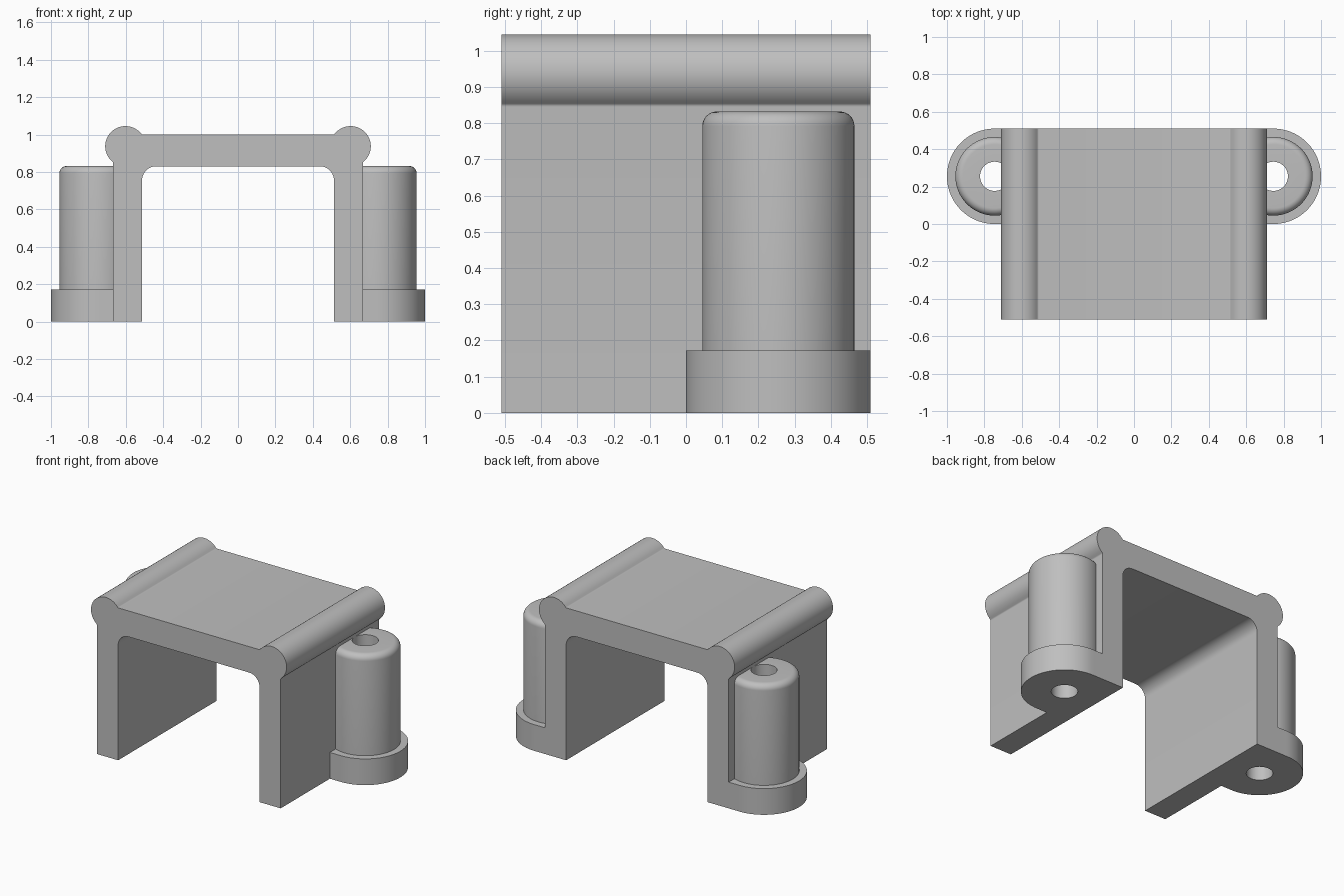
import bpy, bmesh
from math import sin, cos, pi, atan2, sqrt, radians

cube = bpy.data.objects.get("Cube")
if cube:
    bpy.data.objects.remove(cube)

grey = bpy.data.materials.new("plain grey")
grey.use_nodes = True
grey.diffuse_color = (0.52, 0.52, 0.52, 1)
grey.node_tree.nodes["Principled BSDF"].inputs["Base Color"].default_value = grey.diffuse_color


def finish(bm, name):
    bmesh.ops.recalc_face_normals(bm, faces=bm.faces[:])
    mesh = bpy.data.meshes.new(name)
    bm.to_mesh(mesh)
    bm.free()
    mesh.materials.append(grey)
    ob = bpy.data.objects.new(name, mesh)
    bpy.context.collection.objects.link(ob)
    bpy.ops.object.select_all(action='DESELECT')
    ob.select_set(True)
    bpy.context.view_layer.objects.active = ob
    bpy.ops.object.shade_smooth_by_angle(angle=radians(30))
    return ob


def arc(cx, cz, r, a0, a1, n):
    return [(cx + r * cos(a0 + (a1 - a0) * i / n),
             cz + r * sin(a0 + (a1 - a0) * i / n)) for i in range(n + 1)]


# Channel frame: half profile with rounded rail, mirrored and extruded
DEPTH = 0.51
INNER, OUTER, UNDER, TOP = 0.513, 0.667, 0.83, 1.0
RX, RZ, RR = 0.602, 0.937, 0.108
BLEND = 0.012

# centres of the small blends between the rail and the flat faces
low_x = OUTER + BLEND
low_z = RZ - sqrt((RR + BLEND) ** 2 - (low_x - RX) ** 2)
top_z = TOP + BLEND
top_x = RX - sqrt((RR + BLEND) ** 2 - (top_z - RZ) ** 2)
low_a = atan2(low_z - RZ, low_x - RX)
top_a = atan2(top_z - RZ, top_x - RX)

half = arc(INNER - 0.075, UNDER - 0.075, 0.075, pi / 2, 0, 10)
half += [(INNER, 0), (OUTER, 0)]
half += arc(low_x, low_z, BLEND, pi, low_a + pi, 4)
half += arc(RX, RZ, RR, low_a, top_a, 32)[1:]
half += arc(top_x, top_z, BLEND, top_a - pi, -pi / 2, 4)[1:]
profile = half + [(-x, z) for x, z in reversed(half)]

bm = bmesh.new()
face = bm.faces.new([bm.verts.new((x, -DEPTH, z)) for x, z in profile])
out = bmesh.ops.extrude_face_region(bm, geom=[face])
moved = [v for v in out["geom"] if isinstance(v, bmesh.types.BMVert)]
bmesh.ops.translate(bm, verts=moved, vec=(0, 2 * DEPTH, 0))
finish(bm, "channel_frame")

# Screw posts: hollow turned post on a foot with a squared inner side
POST_X, POST_Y = 0.745, 0.255
FOOT_R, POST_R, HOLE_R = 0.255, 0.21, 0.078
FOOT_H, POST_H, ROUND = 0.172, 0.832, 0.04
STEPS = 96
turned = [(HOLE_R, 0), (FOOT_R, 0), (FOOT_R, FOOT_H), (POST_R, FOOT_H)]
turned += arc(POST_R - ROUND, POST_H - ROUND, ROUND, 0, pi / 2, 8)
turned += [(HOLE_R, POST_H)]


def post_point(r, a):
    x, y = r * cos(a), r * sin(a)
    if r == FOOT_R and x < 0:
        x, y = max(x, -0.085), max(-r, min(r, y * 1.1))
    return x, y


for side, name in ((1, "left_screw_post"), (-1, "right_screw_post")):
    bm = bmesh.new()
    rings = []
    for r, z in turned:
        ring = []
        for i in range(STEPS):
            x, y = post_point(r, 2 * pi * i / STEPS)
            ring.append(bm.verts.new((side * (POST_X + x), POST_Y + y, z)))
        rings.append(ring)
    for k, low in enumerate(rings):
        high = rings[(k + 1) % len(rings)]
        for i in range(STEPS):
            j = (i + 1) % STEPS
            bm.faces.new((low[i], low[j], high[j], high[i]))
    finish(bm, name)
